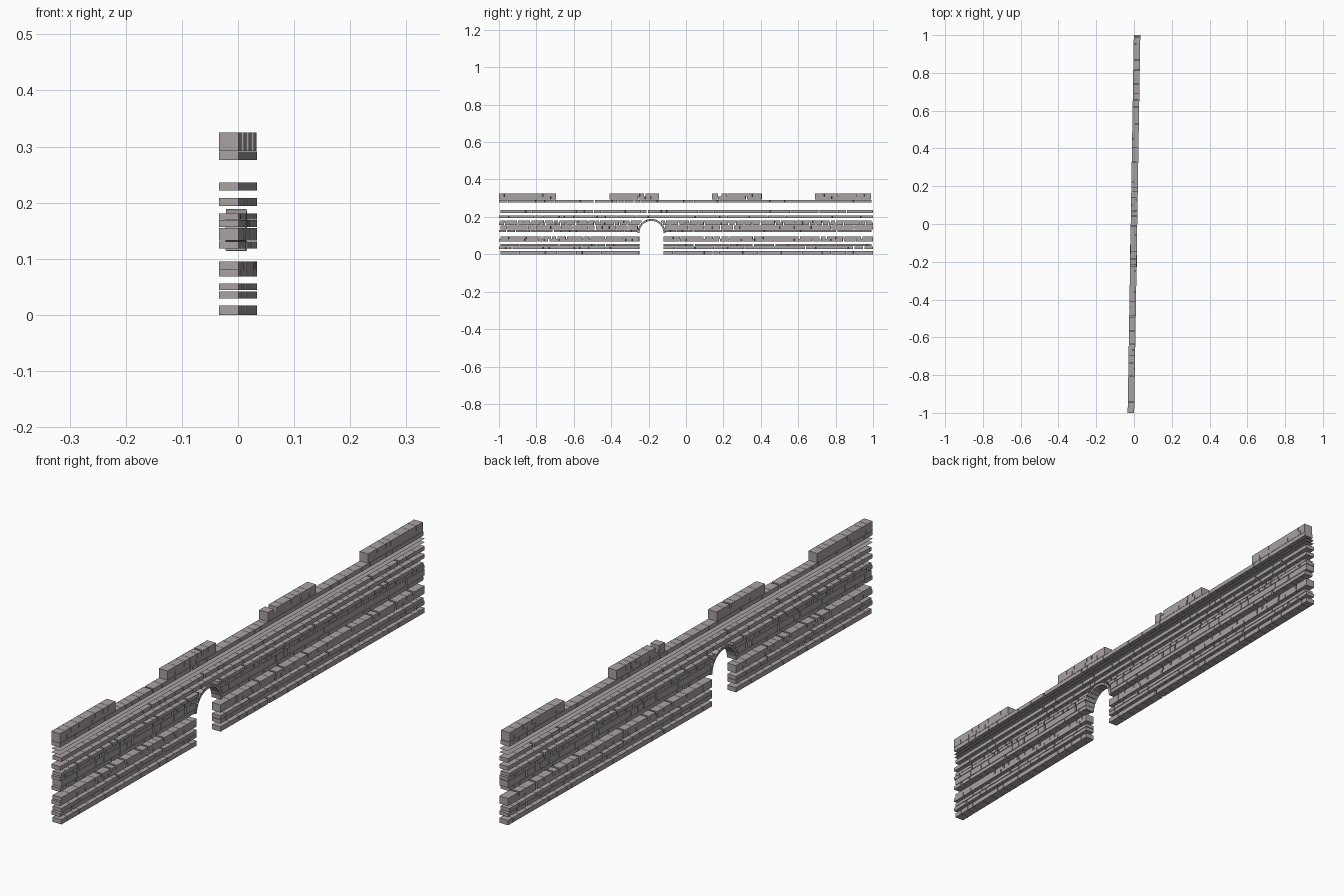
import bpy, bmesh, math, random
from mathutils import Matrix, Vector

if "Cube" in bpy.data.objects:
    bpy.data.objects.remove(bpy.data.objects["Cube"])

random.seed(4)
T = 0.0345                 # wall thickness
TILT = -0.0163             # slight turn about z
GATE_Y, GATE_R, RING, SPRING = -0.185, 0.065, 0.010, 0.116

stone = bpy.data.materials.new("stone")
stone.diffuse_color = (0.40, 0.36, 0.375, 1)
stone.use_nodes = True
stone.node_tree.nodes["Principled BSDF"].inputs["Base Color"].default_value = stone.diffuse_color


def finish(name, bm):
    bmesh.ops.recalc_face_normals(bm, faces=bm.faces)
    me = bpy.data.meshes.new(name)
    bm.to_mesh(me)
    bm.free()
    me.materials.append(stone)
    ob = bpy.data.objects.new(name, me)
    ob.rotation_euler.z = TILT
    bpy.context.collection.objects.link(ob)
    return ob


def block(bm, y0, y1, z0, z1):
    m = Matrix.Translation((0, (y0 + y1) / 2, (z0 + z1) / 2)) @ \
        Matrix.Diagonal((T, y1 - y0, z1 - z0, 1))
    bmesh.ops.create_cube(bm, size=1, matrix=m)


def run(bm, y0, y1, z0, z1, gap):
    # bricks of random length filling y0..y1
    y = y0
    while y < y1 - 0.004:
        e = y + random.uniform(0.026, 0.055)
        if y1 - e < 0.022:
            e = y1
        joint = 0.001 if random.random() > gap else 0.007
        block(bm, y, e if e == y1 else e - joint, z0, z1)
        y = e


def gate_half(z):
    # half width of the opening cut out of a course starting at height z
    if z < SPRING - 0.01:
        return GATE_R
    d = max(z - SPRING, 0)
    r = GATE_R + RING
    return math.sqrt(r * r - d * d) if d < r else 0


# main courses: bottom, top, share of open joints
courses = [(0, 0.017, 0.05), (0.029, 0.042, 0.05), (0.044, 0.056, 0.1),
           (0.068, 0.082, 0.05), (0.082, 0.095, 0.5),
           (0.118, 0.131, 0.1), (0.133, 0.155, 0.1), (0.157, 0.169, 0.6),
           (0.170, 0.181, 0.4), (0.194, 0.208, 0.05), (0.222, 0.236, 0.05),
           (0.276, 0.291, 0.05)]
for i, (z0, z1, gap) in enumerate(courses):
    bm = bmesh.new()
    a = -1.0 + 0.008 * (i % 2 == 0)
    b = 1.0 - 0.008 * (i % 3 == 2)
    h = gate_half(z0)
    if h > 0.01:
        run(bm, a, GATE_Y - h, z0, z1, gap)
        run(bm, GATE_Y + h, b, z0, z1, gap)
    else:
        run(bm, a, b, z0, z1, gap)
    finish(f"brick_course_{i + 1}", bm)

# flat bedding sheets in the open band under the parapet
for i, z in enumerate((0.250, 0.263)):
    bm = bmesh.new()
    bmesh.ops.create_grid(bm, x_segments=1, y_segments=1, size=0.5,
                          matrix=Matrix.Translation((0, 0, z)) @
                          Matrix.Diagonal((T, 2, 1, 1)))
    finish(f"bedding_sheet_{i + 1}", bm)

# merlons, two courses each
for i, (y0, y1) in enumerate([(-1, -0.695), (-0.41, -0.145),
                              (0.14, 0.405), (0.69, 0.99)]):
    bm = bmesh.new()
    run(bm, y0, y1, 0.292, 0.308, 0.05)
    if i == 2:
        run(bm, y0, 0.172, 0.308, 0.325, 0)
        run(bm, 0.19, y1, 0.308, 0.325, 0.05)
    else:
        run(bm, y0, y1, 0.308, 0.325, 0.05)
    finish(f"merlon_{i + 1}", bm)

# arch of wedge stones over the gate
bm = bmesh.new()
N = 13
for k in range(N):
    a0 = math.pi * k / N
    a1 = math.pi * (k + 1) / N - 0.015
    prof = [(r, a) for r, a in ((GATE_R, a0), (GATE_R + RING, a0),
                                (GATE_R + RING, a1), (GATE_R, a1))]
    vs = [bm.verts.new(Vector((-T / 2 - 0.001, GATE_Y + r * math.cos(a),
                               SPRING - 0.002 + r * math.sin(a)))) for r, a in prof]
    f = bm.faces.new(vs)
    ext = bmesh.ops.extrude_face_region(bm, geom=[f], use_keep_orig=True)
    bmesh.ops.translate(bm, vec=(T + 0.002, 0, 0),
                        verts=[g for g in ext["geom"] if isinstance(g, bmesh.types.BMVert)])
finish("gate_arch", bm)
